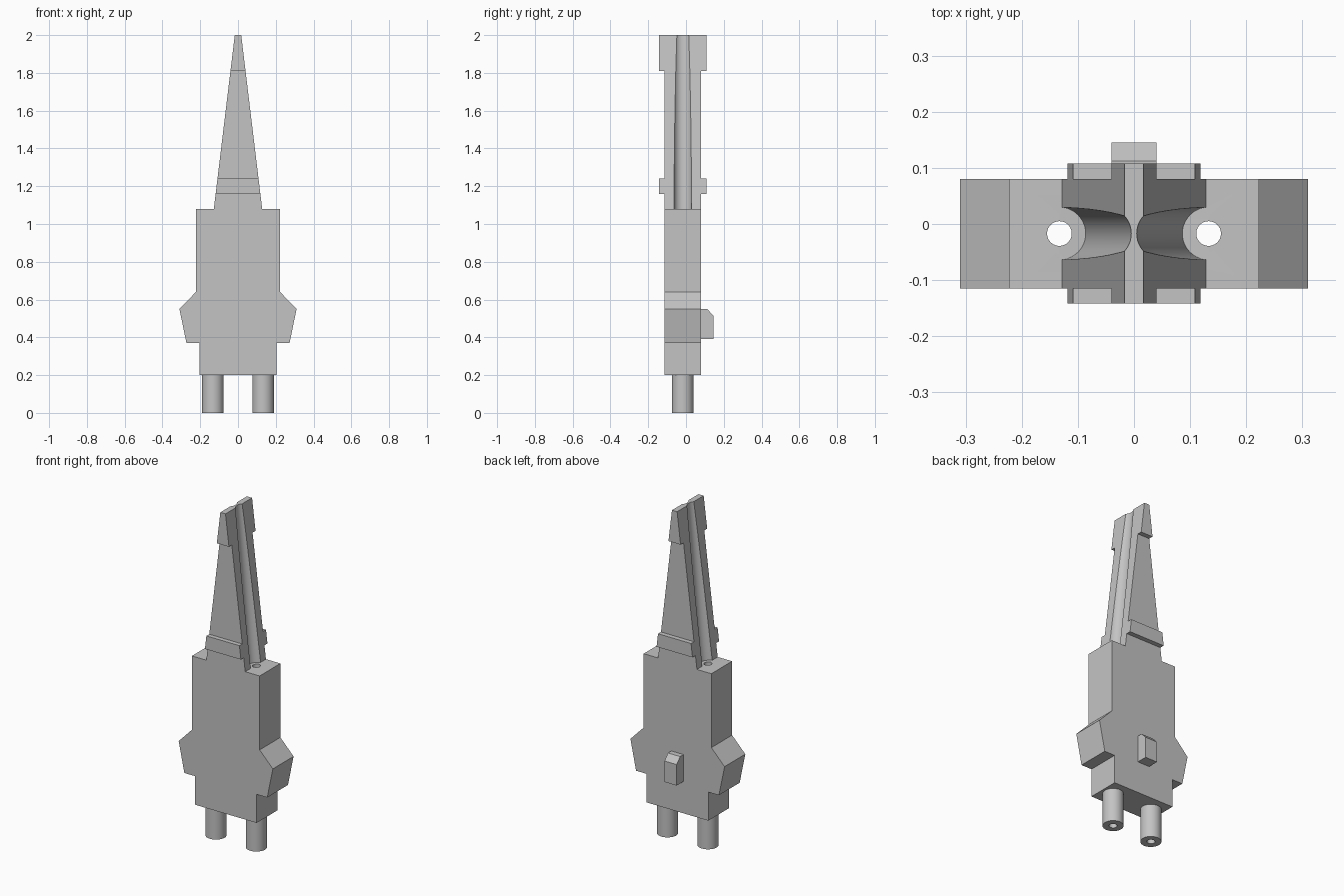
import bpy, bmesh, math
from mathutils import Vector

if "Cube" in bpy.data.objects:
    bpy.data.objects.remove(bpy.data.objects["Cube"])

grey = bpy.data.materials.new("light grey plastic")
grey.diffuse_color = (0.55, 0.55, 0.55, 1)
grey.use_nodes = True
grey.node_tree.nodes["Principled BSDF"].inputs["Base Color"].default_value = grey.diffuse_color

Y0, Y1 = -0.115, 0.08        # front and back of the housing
CX, CY = 0.133, -0.017       # bore centres
Z_TOP = 1.08                 # top of the housing


def finish(name, bm):
    bmesh.ops.recalc_face_normals(bm, faces=bm.faces)
    me = bpy.data.meshes.new(name)
    bm.to_mesh(me)
    bm.free()
    me.materials.append(grey)
    ob = bpy.data.objects.new(name, me)
    bpy.context.collection.objects.link(ob)
    return ob


def extrude(name, pts, vec):
    bm = bmesh.new()
    face = bm.faces.new([bm.verts.new(p) for p in pts])
    geom = bmesh.ops.extrude_face_region(bm, geom=[face])["geom"]
    moved = [g for g in geom if isinstance(g, bmesh.types.BMVert)]
    bmesh.ops.translate(bm, verts=moved, vec=vec)
    return finish(name, bm)


def mirrored_prism(name, half, y0, y1):
    """Extrude a left-right symmetric (x, z) outline along y."""
    outline = half + [(-x, z) for x, z in reversed(half)]
    return extrude(name, [(x, y0, z) for x, z in outline], (0, y1 - y0, 0))


def rod(name, a, b, r, sides=48):
    a, b = Vector(a), Vector(b)
    turn = (b - a).to_track_quat('Z', 'Y')
    ring = [a + turn @ Vector((r * math.cos(t), r * math.sin(t), 0))
            for t in (2 * math.pi * i / sides for i in range(sides))]
    return extrude(name, ring, b - a)


def cut(ob, cutters):
    for c in cutters:
        c.hide_render = True
        c.hide_set(True)
        m = ob.modifiers.new("cut", 'BOOLEAN')
        m.operation, m.solver, m.object = 'DIFFERENCE', 'EXACT', c


def half_width(z):
    return 0.128 + (0.017 - 0.128) * (z - Z_TOP) / (2 - Z_TOP)


def taper(z0, z1):
    return [(half_width(z0), z0), (half_width(z1), z1)]


# Cutters: straight bores and leaning cable grooves
bores, grooves = [], []
for s, side in ((-1, "left"), (1, "right")):
    bores.append(rod(side + "_bore_cutter", (s * CX, CY, -0.1),
                     (s * CX, CY, 1.3), 0.022))
    low = Vector((s * CX, CY, Z_TOP))
    top = Vector((s * 0.052, CY, 2.0))
    grooves.append(rod(side + "_groove_cutter", low,
                       low + (top - low) * 1.1, 0.047))

# Housing with flared grips
housing = mirrored_prism("housing", [(0.203, 0.2), (0.203, 0.37), (0.273, 0.37),
                                     (0.31, 0.55), (0.223, 0.64), (0.223, Z_TOP)],
                         Y0, Y1)
cut(housing, bores + grooves)

# Tapered spine with a cable groove down each edge
spine = mirrored_prism("spine", taper(Z_TOP, 2.0), Y0, Y1)
cut(spine, grooves)

# Raised bands on front and back of the spine
for label, z0, z1 in (("lower_band", 1.16, 1.24), ("tip_band", 1.81, 2.0)):
    mirrored_prism(label + "_front", taper(z0, z1), -0.142, Y0)
    mirrored_prism(label + "_back", taper(z0, z1), Y1, 0.108)

# Chamfered key on the back
extrude("key", [(-0.04, y, z) for y, z in ((Y1, 0.39), (0.145, 0.39), (0.145, 0.515),
                                           (0.112, 0.55), (Y1, 0.55))], (0.08, 0, 0))

# Hollow sleeves underneath
sleeves = []
for i, (s, side) in enumerate(((-1, "left"), (1, "right"))):
    sleeve = rod(side + "_sleeve", (s * CX, CY, 0), (s * CX, CY, 0.2), 0.057)
    cut(sleeve, [bores[i]])
    sleeves.append(sleeve)

# Apply the cuts and smooth the round surfaces
for ob in [housing, spine] + sleeves:
    bpy.ops.object.select_all(action='DESELECT')
    bpy.context.view_layer.objects.active = ob
    ob.select_set(True)
    for m in list(ob.modifiers):
        bpy.ops.object.modifier_apply(modifier=m.name)
    bpy.ops.object.shade_smooth_by_angle(angle=math.radians(30))
for c in bores + grooves:
    bpy.data.objects.remove(c)
